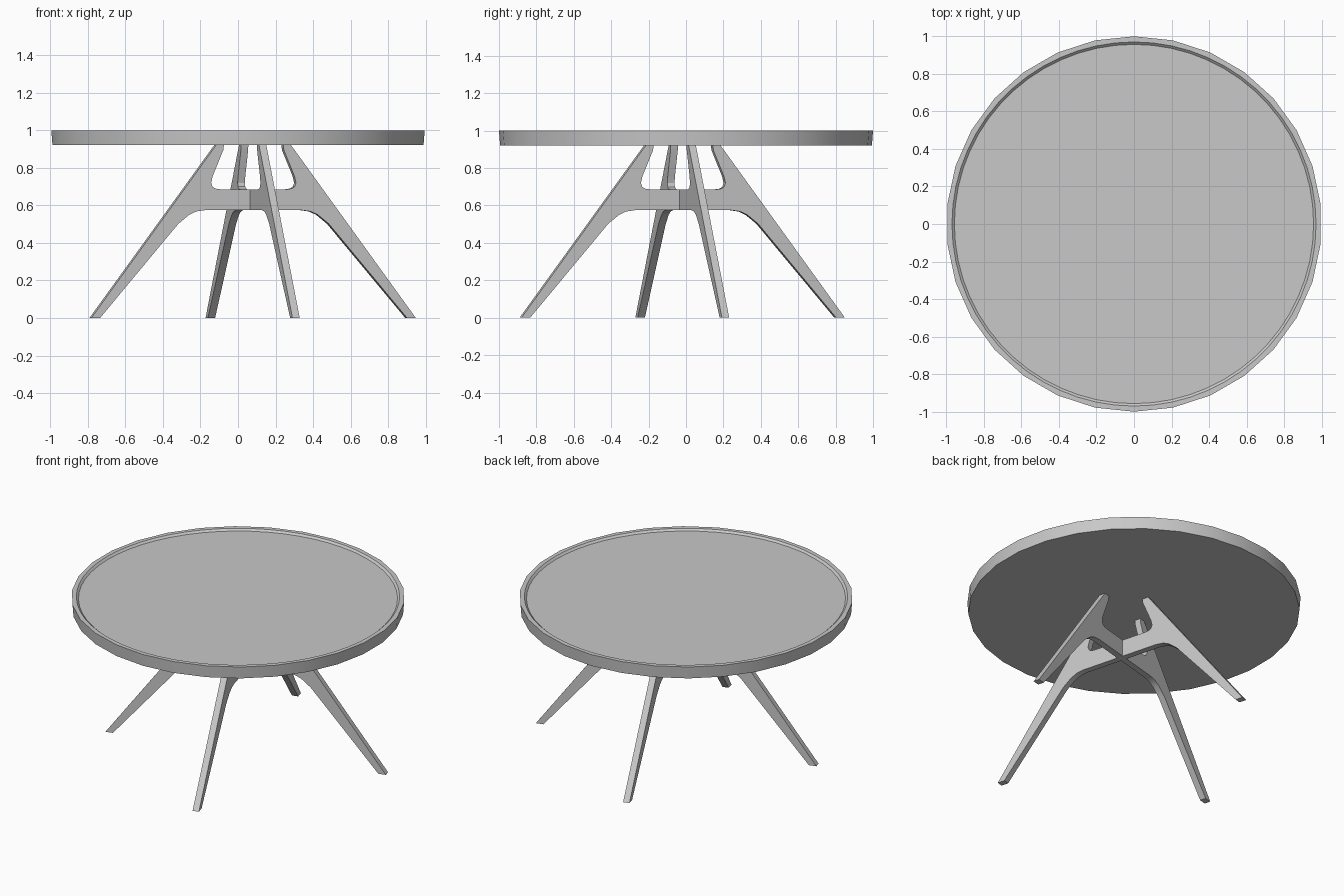
import bpy, bmesh, math
from mathutils import Matrix

cube = bpy.data.objects.get("Cube")
if cube:
    bpy.data.objects.remove(cube, do_unlink=True)

grey = bpy.data.materials.new("plain grey")
grey.use_nodes = True
COLOUR = (0.58, 0.58, 0.58, 1)
grey.diffuse_color = COLOUR
grey.node_tree.nodes["Principled BSDF"].inputs["Base Color"].default_value = COLOUR


def finish(bm, name):
    """Turn a bmesh into a shaded, coloured object."""
    bmesh.ops.recalc_face_normals(bm, faces=bm.faces)
    mesh = bpy.data.meshes.new(name)
    bm.to_mesh(mesh)
    bm.free()
    mesh.materials.append(grey)
    obj = bpy.data.objects.new(name, mesh)
    bpy.context.collection.objects.link(obj)
    bpy.ops.object.select_all(action='DESELECT')
    obj.select_set(True)
    bpy.context.view_layer.objects.active = obj
    bpy.ops.object.shade_smooth_by_angle(angle=math.radians(20))
    return obj


# Round tabletop with a shallow recess inside a raised rim
SIDES = 30
bm = bmesh.new()


def ring(radius, z, n):
    return [bm.verts.new((radius * math.sin(2 * math.pi * i / n),
                          radius * math.cos(2 * math.pi * i / n), z)) for i in range(n)]


def bridge(a, b):
    n = len(a)
    for i in range(n):
        j = (i + 1) % n
        bm.faces.new((a[i], a[j], b[j], b[i]))


bottom = ring(0.994, 0.922, SIDES)
top = ring(1.0, 1.0, SIDES)
lip = ring(0.97, 1.0, SIDES * 2)
floor = ring(0.957, 0.988, SIDES * 2)
bm.faces.new(bottom)
bridge(bottom, top)
for i in range(SIDES):      # rim: the inner edge has twice the sides
    k = 2 * i
    bm.faces.new((top[i], top[(i + 1) % SIDES], lip[(k + 2) % (2 * SIDES)], lip[k + 1], lip[k]))
bridge(lip, floor)
bm.faces.new(floor)
finish(bm, "tabletop")

# Half outline of a leg panel (distance from centre, height), mirrored below
HALF = [(0.265, 0.575), (0.315, 0.568), (0.355, 0.55), (0.415, 0.502),
        (0.847, 0.0), (0.895, 0.0),
        (0.200, 0.93), (0.163, 0.93), (0.167, 0.895), (0.226, 0.755), (0.234, 0.72),
        (0.227, 0.70), (0.212, 0.69), (0.185, 0.686)]
THICK = 0.04


def leg_panel(name, angle):
    outline = HALF + [(-r, z) for r, z in reversed(HALF)]
    bm = bmesh.new()
    face = bm.faces.new([bm.verts.new((r, -THICK / 2, z)) for r, z in outline])
    out = bmesh.ops.extrude_face_region(bm, geom=[face])
    moved = [v for v in out["geom"] if isinstance(v, bmesh.types.BMVert)]
    bmesh.ops.translate(bm, verts=moved, vec=(0, THICK, 0))
    place = Matrix.Translation((0.078, -0.02, 0)) @ Matrix.Rotation(math.radians(angle), 4, 'Z')
    bmesh.ops.transform(bm, matrix=place, verts=bm.verts)
    finish(bm, name)


# Two identical panels crossing at right angles
leg_panel("side_leg_panel", 15)
leg_panel("front_back_leg_panel", 105)
